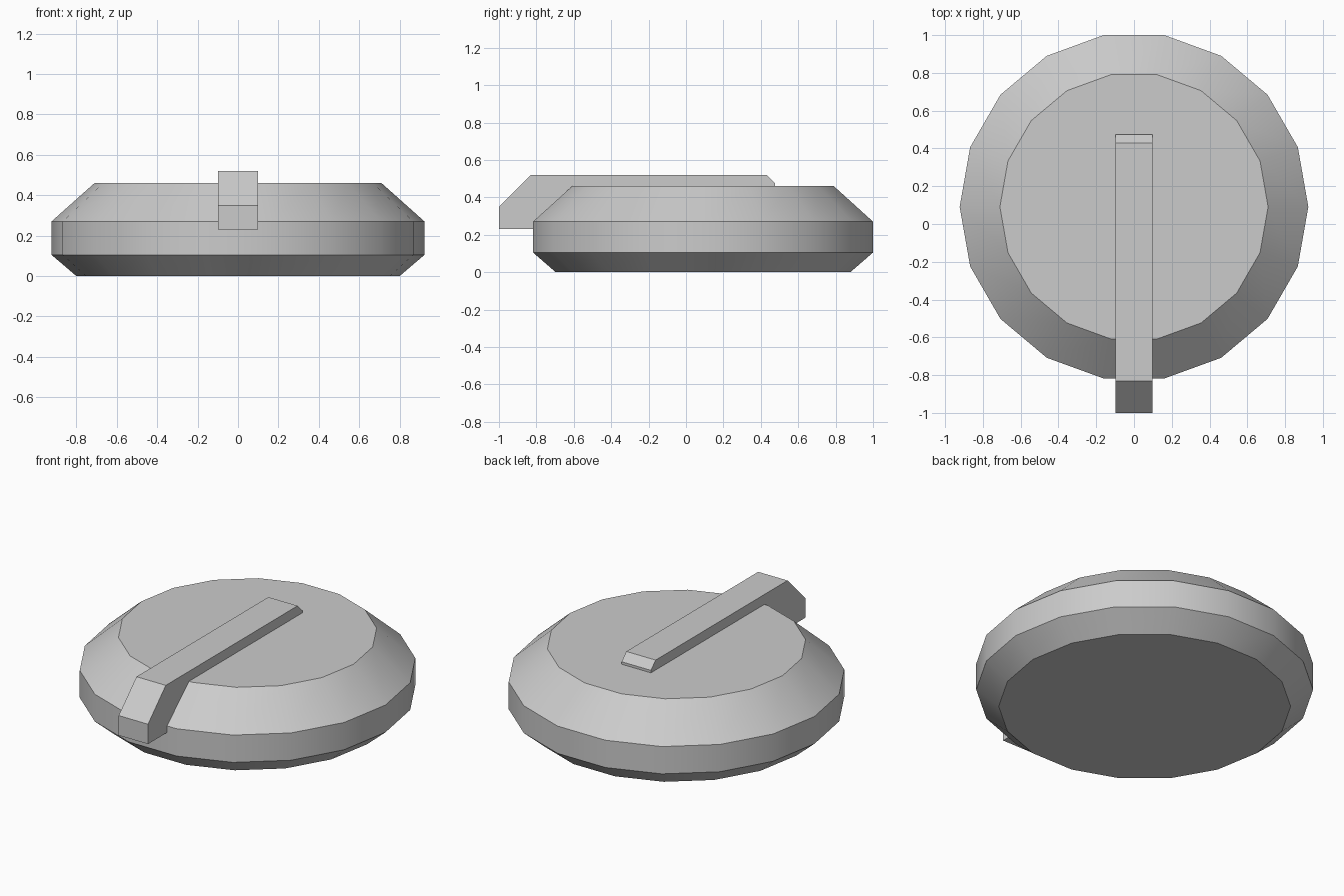
import bpy
import bmesh
import math

cube = bpy.data.objects.get("Cube")
if cube:
    bpy.data.objects.remove(cube, do_unlink=True)

grey = bpy.data.materials.new("light_grey")
grey.use_nodes = True
colour = (0.6, 0.6, 0.6, 1.0)
grey.diffuse_color = colour
grey.node_tree.nodes["Principled BSDF"].inputs["Base Color"].default_value = colour


def finish(name, bm):
    """Turn a bmesh into a named, coloured object."""
    bmesh.ops.recalc_face_normals(bm, faces=bm.faces)
    mesh = bpy.data.meshes.new(name)
    bm.to_mesh(mesh)
    bm.free()
    mesh.materials.append(grey)
    obj = bpy.data.objects.new(name, mesh)
    bpy.context.collection.objects.link(obj)
    return obj


# Round body: stacked rings joined by bevelled and upright bands
SIDES, CENTRE_Y = 18, 0.091
rings = [(0.80, 0.0), (0.923, 0.105), (0.923, 0.27), (0.71, 0.46)]
bm = bmesh.new()
loops = []
for radius, z in rings:
    angles = [math.tau * i / SIDES for i in range(SIDES)]
    loops.append([bm.verts.new((radius * math.cos(a), CENTRE_Y + radius * math.sin(a), z))
                  for a in angles])
for low, high in zip(loops, loops[1:]):
    for i in range(SIDES):
        j = (i + 1) % SIDES
        bm.faces.new((low[i], low[j], high[j], high[i]))
bm.faces.new(loops[0])
bm.faces.new(loops[-1])
body = finish("round_body", bm)
bpy.ops.object.select_all(action='DESELECT')
body.select_set(True)
bpy.context.view_layer.objects.active = body
bpy.ops.object.shade_smooth_by_angle(angle=math.radians(30))

# Lever bar: side profile (y, z) extruded across x, overhanging the front
HALF_WIDTH = 0.098
profile = [(-1.0, 0.23), (-1.0, 0.35), (-0.83, 0.52), (0.43, 0.52),
           (0.475, 0.475), (0.475, 0.40), (-0.60, 0.40), (-0.75, 0.23)]
bm = bmesh.new()
face = bm.faces.new([bm.verts.new((-HALF_WIDTH, y, z)) for y, z in profile])
extruded = bmesh.ops.extrude_face_region(bm, geom=[face])["geom"]
moved = [v for v in extruded if isinstance(v, bmesh.types.BMVert)]
bmesh.ops.translate(bm, verts=moved, vec=(2 * HALF_WIDTH, 0, 0))
finish("lever_bar", bm)
